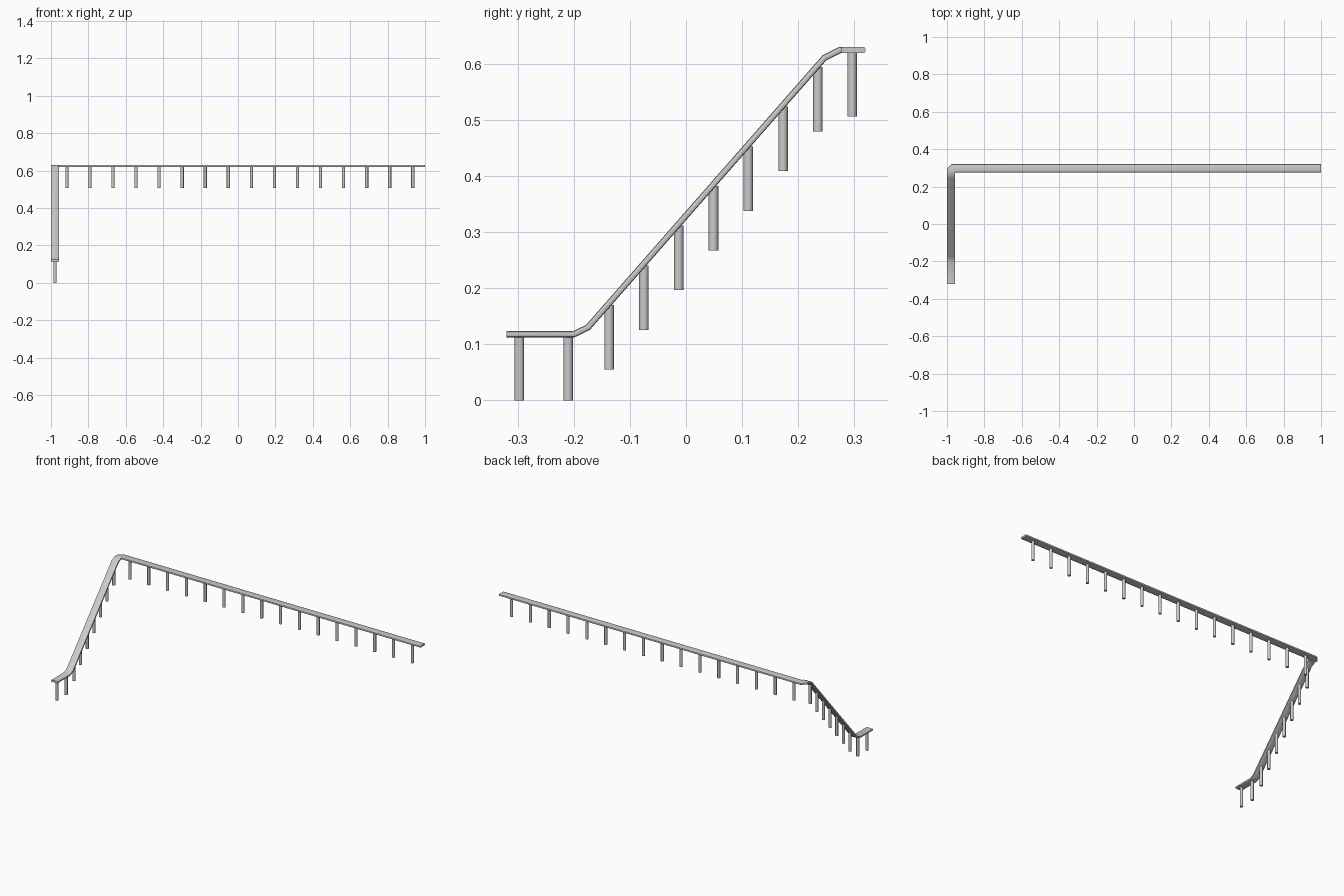
import bpy, bmesh, math
from mathutils import Vector

if "Cube" in bpy.data.objects:
    bpy.data.objects.remove(bpy.data.objects["Cube"])

XS, YB = -0.978, 0.298           # stair run x, landing run y
HALF_W, HALF_T, R = 0.022, 0.0055, 0.004
POST_R, DROP = 0.0085, 0.118

path = [Vector(p) for p in [
    (XS, -0.32, 0.118), (XS, -0.2, 0.118), (XS, -0.175, 0.130),
    (XS, 0.247, 0.611), (XS, 0.274, 0.6245), (XS, 0.285, 0.6245),
    (XS + 0.013, YB, 0.6245), (1.0, YB, 0.6245)]]

# rounded flat-bar profile (side, up)
profile = []
for sx, sz, a0 in ((1, 1, 0), (-1, 1, 90), (-1, -1, 180), (1, -1, 270)):
    for k in range(3):
        a = math.radians(a0 + 45 * k)
        profile.append((sx * (HALF_W - R) + R * math.cos(a),
                        sz * (HALF_T - R) + R * math.sin(a)))


def finish(bm, name):
    bmesh.ops.recalc_face_normals(bm, faces=bm.faces)
    me = bpy.data.meshes.new(name)
    bm.to_mesh(me)
    bm.free()
    ob = bpy.data.objects.new(name, me)
    bpy.context.collection.objects.link(ob)
    bpy.context.view_layer.objects.active = ob
    bpy.ops.object.select_all(action='DESELECT')
    ob.select_set(True)
    bpy.ops.object.shade_smooth_by_angle(angle=math.radians(31))
    return ob


# handrail: profile swept along the path with mitred bends
bm = bmesh.new()
dirs = [(b - a).normalized() for a, b in zip(path, path[1:])]
rings = []
for i, p in enumerate(path):
    d_in = dirs[max(i - 1, 0)]
    n = (d_in + dirs[min(i, len(dirs) - 1)]).normalized()
    side = d_in.cross(Vector((0, 0, 1))).normalized()
    up = side.cross(d_in)
    ring = []
    for u, v in profile:
        o = side * u + up * v
        ring.append(bm.verts.new(p + o - d_in * (o.dot(n) / d_in.dot(n))))
    rings.append(ring)
m = len(profile)
for a, b in zip(rings, rings[1:]):
    for j in range(m):
        k = (j + 1) % m
        bm.faces.new((a[j], a[k], b[k], b[j]))
bm.faces.new(rings[0])
bm.faces.new(rings[-1])
finish(bm, "handrail")


def rail_height(y):
    for a, b in zip(path[:5], path[1:6]):
        if a.y <= y <= b.y:
            return a.z + (b.z - a.z) * (y - a.y) / (b.y - a.y)
    return path[-1].z


def post(name, x, y):
    top = rail_height(y)
    bm = bmesh.new()
    bmesh.ops.create_cone(bm, cap_ends=True, segments=12, radius1=POST_R,
                          radius2=POST_R, depth=DROP - 0.003)
    bmesh.ops.translate(bm, verts=bm.verts,
                        vec=(x, y, top - (DROP + 0.003) / 2))
    finish(bm, name)


# posts under the lower landing and the slope
stair_y = [-0.297, -0.21] + [-0.137 + 0.062 * i for i in range(7)]
for i, y in enumerate(stair_y):
    post(f"stair_post_{i + 1}", XS, y)

# posts under the long upper run
for i in range(16):
    post(f"landing_post_{i + 1}", -0.915 + 0.1233 * i, 0.296)
